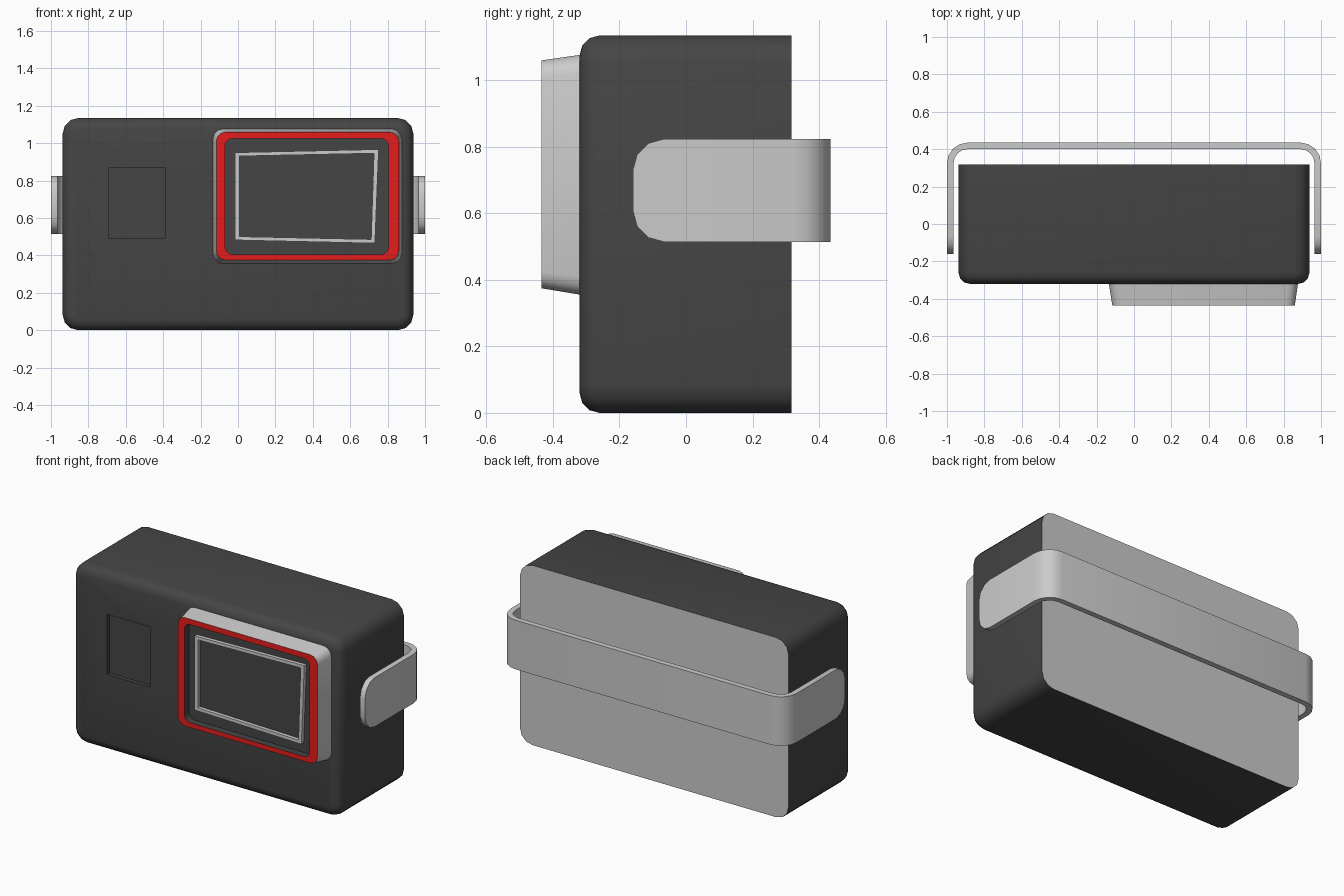
import bpy, bmesh
from math import sin, cos, pi, radians

if "Cube" in bpy.data.objects:
    bpy.data.objects.remove(bpy.data.objects["Cube"])


def material(name, rgb):
    m = bpy.data.materials.new(name)
    m.diffuse_color = (*rgb, 1)
    m.use_nodes = True
    m.node_tree.nodes["Principled BSDF"].inputs["Base Color"].default_value = m.diffuse_color
    return m


DARK = material("dark_plastic", (0.06, 0.06, 0.06))
RED = material("red_trim", (0.8, 0.012, 0.012))


def rounded_rect(x0, x1, z0, z1, r, y, seg=3):
    """Ring of points in the XZ plane at depth y."""
    pts = []
    corners = [(x1 - r, z1 - r), (x0 + r, z1 - r), (x0 + r, z0 + r), (x1 - r, z0 + r)]
    for q, (cx, cz) in enumerate(corners):
        for i in range(seg + 1):
            a = (q + i / seg) * pi / 2
            pts.append((cx + r * cos(a), y, cz + r * sin(a)))
    return pts


def loft(name, rings, mats=(), bands=None, caps=(0, 0), closed=False):
    """Skin consecutive rings; bands and caps give material slots."""
    bm = bmesh.new()
    vs = [[bm.verts.new(p) for p in ring] for ring in rings]
    n = len(vs[0])
    for k in range(len(vs) if closed else len(vs) - 1):
        a, b = vs[k], vs[(k + 1) % len(vs)]
        for i in range(n):
            j = (i + 1) % n
            f = bm.faces.new((a[i], a[j], b[j], b[i]))
            f.material_index = bands[k] if bands else 0
    if not closed:
        for ring, slot in zip((vs[0], vs[-1]), caps):
            bm.faces.new(ring).material_index = slot
    bmesh.ops.recalc_face_normals(bm, faces=bm.faces)
    me = bpy.data.meshes.new(name)
    for m in mats:
        me.materials.append(m)
    bm.to_mesh(me)
    bm.free()
    ob = bpy.data.objects.new(name, me)
    bpy.context.collection.objects.link(ob)
    return ob


def activate(ob):
    bpy.ops.object.select_all(action='DESELECT')
    ob.select_set(True)
    bpy.context.view_layer.objects.active = ob


def smooth(ob):
    activate(ob)
    bpy.ops.object.shade_smooth_by_angle(angle=radians(40))


# Body: rounded box with filleted front edge and flat grey back
R, F = 0.085, 0.06
rings = [rounded_rect(-0.938, 0.938, 0, 1.135, R, 0.317)]
for i in range(4):
    a = i / 3 * pi / 2
    d = F * (1 - cos(a))
    rings.append(rounded_rect(-0.938 + d, 0.938 - d, d, 1.135 - d, R - d, -0.26 - F * sin(a)))
body = loft("body", rings, (DARK, None), caps=(1, 0))

# Square recess in the front face
cutter = loft("recess_cutter", [
    [(-0.69, y, 0.49), (-0.39, y, 0.49), (-0.39, y, 0.87), (-0.69, y, 0.87)]
    for y in (-0.4, -0.295)], (DARK,))
cutter.hide_render = True
mod = body.modifiers.new("recess", 'BOOLEAN')
mod.object = cutter
mod.operation = 'DIFFERENCE'
mod.solver = 'EXACT'
activate(body)
bpy.ops.object.modifier_apply(modifier="recess")
bpy.data.objects.remove(cutter)
smooth(body)

# Screen bezel: grey tapered sides, red rim, dark sunken panel
bezel = loft("screen_bezel", [
    rounded_rect(-0.135, 0.877, 0.355, 1.077, 0.055, -0.315),
    rounded_rect(-0.116, 0.86, 0.375, 1.06, 0.05, -0.435),
    rounded_rect(-0.07, 0.805, 0.405, 1.025, 0.04, -0.435),
    rounded_rect(-0.07, 0.805, 0.405, 1.025, 0.04, -0.39),
], (None, RED, DARK), bands=(0, 1, 2), caps=(0, 2))
smooth(bezel)

# Slightly skewed thin frame on the screen
outer = [(-0.015, 0.95), (0.752, 0.967), (0.732, 0.465), (-0.015, 0.482)]
inner = [(0.008, 0.931), (0.727, 0.946), (0.712, 0.486), (0.008, 0.501)]
loft("screen_frame", [[(x, y, z) for x, z in quad] for quad, y in
     ((outer, -0.388), (outer, -0.413), (inner, -0.413), (inner, -0.388))], closed=True)

# Strap: band around the back with rounded ends on both sides
T, H, E, C, ZC = 0.035, 0.155, 0.095, 0.11, 0.669
half = []
for i in range(4):
    a = i / 3 * pi / 2
    half.append((1.0, 1 - T, *[-0.16 + E * (1 - cos(a))] * 2, H - E + E * sin(a)))
for i in range(5):
    a = i / 4 * pi / 2
    cx, cy, r = 1 - C, 0.435 - C, C - T
    half.append((cx + C * cos(a), cx + r * cos(a), cy + C * sin(a), cy + r * sin(a), H))
path = half + [(-xo, -xi, yo, yi, h) for xo, xi, yo, yi, h in reversed(half)]
strap = loft("strap", [
    [(xo, yo, ZC + h), (xo, yo, ZC - h), (xi, yi, ZC - h), (xi, yi, ZC + h)]
    for xo, xi, yo, yi, h in path])
smooth(strap)
